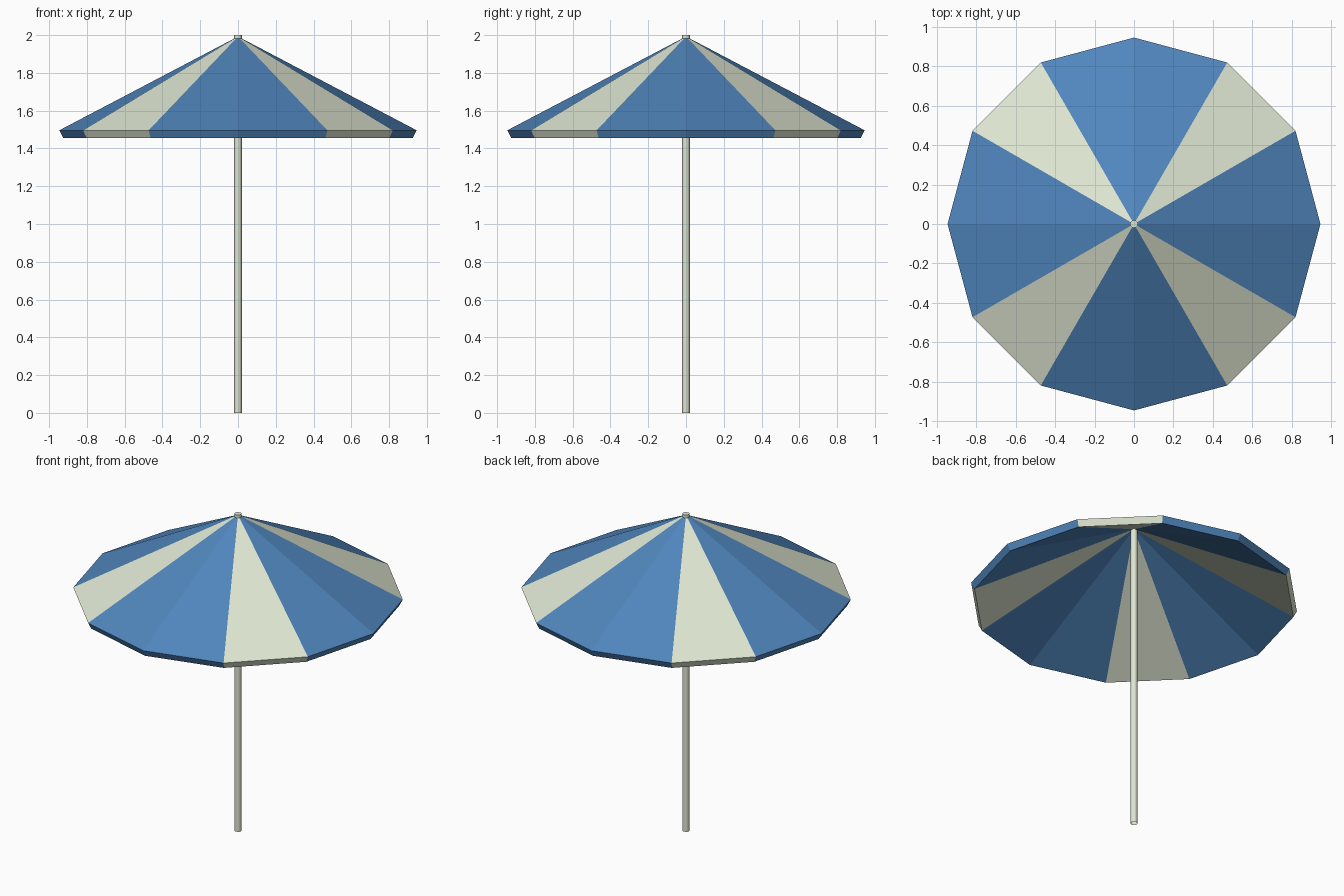
import bpy, bmesh, math

if "Cube" in bpy.data.objects:
    bpy.data.objects.remove(bpy.data.objects["Cube"])


def material(name, rgb):
    m = bpy.data.materials.new(name)
    m.diffuse_color = (*rgb, 1.0)
    m.use_nodes = True
    m.node_tree.nodes["Principled BSDF"].inputs["Base Color"].default_value = m.diffuse_color
    return m


blue = material("blue cloth", (0.08, 0.24, 0.51))
cream = material("cream", (0.74, 0.80, 0.65))


def lathe(name, profile, sides, mats, rule):
    """Spin (radius, height) points round z; rule(i) picks each side's material."""
    bm = bmesh.new()
    rings = [[bm.verts.new((r * math.cos(math.tau * i / sides),
                            r * math.sin(math.tau * i / sides), z))
              for i in range(sides)] for r, z in profile]
    for upper, lower in zip(rings, rings[1:]):
        for i in range(sides):
            j = (i + 1) % sides
            f = bm.faces.new((upper[i], lower[i], lower[j], upper[j]))
            f.material_index = rule(i)
    return bm, rings


def add_object(name, bm, mats):
    me = bpy.data.meshes.new(name)
    bm.to_mesh(me)
    bm.free()
    for m in mats:
        me.materials.append(m)
    ob = bpy.data.objects.new(name, me)
    bpy.context.collection.objects.link(ob)
    return ob


# Canopy: thick 12-sided cone, outer cloth, slanted rim and parallel underside;
# diagonal panels are cream
canopy_profile = [(0.012, 1.983), (0.022, 1.981), (0.946, 1.496),
                  (0.926, 1.456), (0.012, 1.937)]
bm, _ = lathe("canopy", canopy_profile, 12, [blue, cream],
              lambda i: 1 if i % 3 == 1 else 0)
add_object("canopy", bm, [blue, cream])

# Pole: tube from the ground through the canopy tip, closed at the top only
bm, rings = lathe("pole", [(0.02, 2.0), (0.02, 0.0)], 12, [cream], lambda i: 0)
bm.faces.new(rings[0])
pole = add_object("pole", bm, [cream])
bpy.context.view_layer.objects.active = pole
pole.select_set(True)
bpy.ops.object.shade_smooth_by_angle(angle=math.radians(40))
